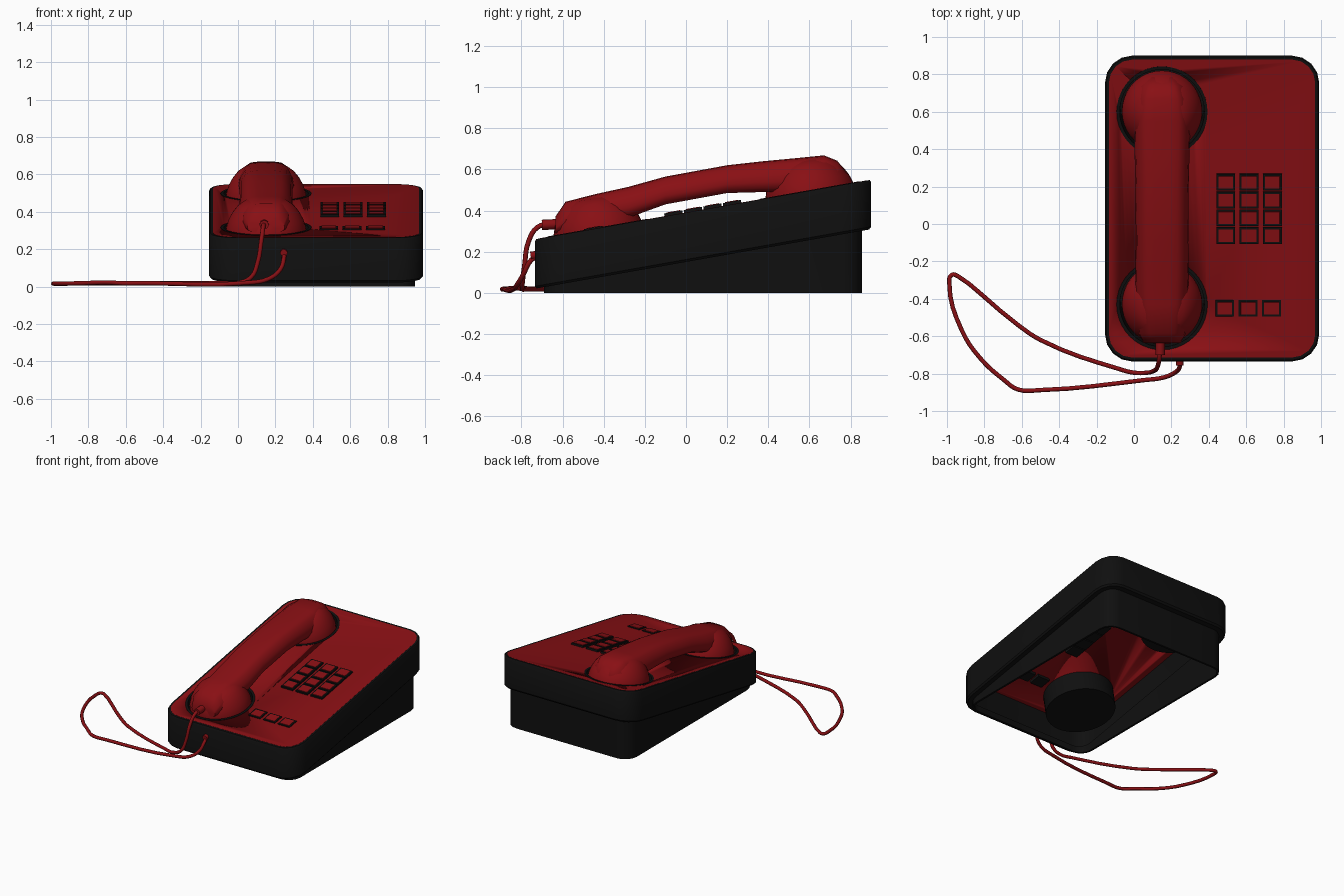
import bpy, bmesh, math
from mathutils import Vector

if "Cube" in bpy.data.objects:
    bpy.data.objects.remove(bpy.data.objects["Cube"])

TILT = math.atan(0.177)


def material(name, color):
    m = bpy.data.materials.new(name)
    m.diffuse_color = (*color, 1)
    m.use_nodes = True
    m.node_tree.nodes["Principled BSDF"].inputs["Base Color"].default_value = m.diffuse_color
    return m


RED = material("red", (0.25, 0.005, 0.007))
BLACK = material("black", (0.005, 0.005, 0.005))


def top_z(y):
    return 0.39 + 0.177 * y


def step_z(y):
    return 0.15 + 0.177 * y


def on_slope(x, y, h):
    """Point h above the sloping top."""
    return Vector((x, y - h * math.sin(TILT), top_z(y) + h * math.cos(TILT)))


def loft(name, rings, mat, caps=True, loop=False, angle=35):
    bm = bmesh.new()
    vs = [[bm.verts.new(p) for p in r] for r in rings]
    n = len(vs[0])
    pairs = list(zip(vs, vs[1:])) + ([(vs[-1], vs[0])] if loop else [])
    for a, b in pairs:
        for i in range(n):
            j = (i + 1) % n
            bm.faces.new((a[i], a[j], b[j], b[i]))
    if caps and not loop:
        bm.faces.new(vs[0][::-1])
        bm.faces.new(vs[-1])
    bmesh.ops.recalc_face_normals(bm, faces=bm.faces)
    me = bpy.data.meshes.new(name)
    bm.to_mesh(me)
    bm.free()
    ob = bpy.data.objects.new(name, me)
    bpy.context.collection.objects.link(ob)
    me.materials.append(mat)
    bpy.ops.object.select_all(action='DESELECT')
    bpy.context.view_layer.objects.active = ob
    ob.select_set(True)
    bpy.ops.object.shade_smooth_by_angle(angle=math.radians(angle))
    return ob


def outline(inset, zf):
    """Rounded rectangle of the body, with height given by zf(y)."""
    x0, x1, y0, y1 = -0.155 + inset, 0.99 - inset, -0.735 + inset, 0.90 - inset
    r = 0.145 - inset
    pts = []
    for k, (cx, cy) in enumerate(((x1 - r, y1 - r), (x0 + r, y1 - r),
                                  (x0 + r, y0 + r), (x1 - r, y0 + r))):
        for i in range(5):
            a = math.pi / 2 * (k + i / 4)
            x, y = cx + r * math.cos(a), cy + r * math.sin(a)
            pts.append(Vector((x, y, max(0, zf(y)))))
    return pts


def disc(yc, r, h, n=40):
    return [on_slope(0.15 + r * math.cos(2 * math.pi * i / n),
                     yc + r * math.sin(2 * math.pi * i / n), h) for i in range(n)]


def rect(x, y, w, d, h):
    return [on_slope(x + sx * w / 2, y + sy * d / 2, h)
            for sx, sy in ((-1, -1), (1, -1), (1, 1), (-1, 1))]


# Hollow body: overhanging upper rim, recessed base, open underneath
loft("body_shell", [
    outline(0.022, top_z), outline(0.007, top_z),
    outline(0, lambda y: top_z(y) - 0.012),
    outline(0, lambda y: step_z(y) + 0.012),
    outline(0.01, step_z), outline(0.045, step_z), outline(0.045, lambda y: 0),
    outline(0.06, lambda y: 0), outline(0.06, lambda y: step_z(y) + 0.015),
    outline(0.022, lambda y: step_z(y) + 0.02)], BLACK, loop=True)

# Red top plate with two round holes for the handset
plate = loft("top_plate", [outline(0.021, lambda y: top_z(y) - 0.02),
                           outline(0.021, lambda y: top_z(y) + 0.001)], RED)
for label, yc in (("front", -0.43), ("back", 0.60)):
    cutter = loft(label + "_hole_cutter", [disc(yc, 0.238, -0.1), disc(yc, 0.238, 0.1)], BLACK)
    cutter.hide_render = True
    cutter.hide_set(True)
    mod = plate.modifiers.new(label + "_hole", 'BOOLEAN')
    mod.operation = 'DIFFERENCE'
    mod.object = cutter
    # Handset cradle cup
    loft(label + "_cup", [disc(yc, r, h) for r, h in (
        (0.243, -0.17), (0.243, 0.003), (0.226, 0.003), (0.222, -0.155))], BLACK)
    # Handset bell
    loft("handset_%s_bell" % label, [disc(yc, r, h) for r, h in (
        (0.20, -0.11), (0.215, -0.03), (0.214, 0.0), (0.20, 0.045), (0.178, 0.085),
        (0.15, 0.12), (0.115, 0.145), (0.06, 0.157))], RED, angle=60)

# Handset grip: y, bottom z, top z, half width at bottom, half width at top
sections = [(-0.635, 0.29, 0.37, 0.10, 0.07), (-0.585, 0.30, 0.443, 0.125, 0.085),
            (-0.43, 0.34, 0.482, 0.14, 0.10), (-0.28, 0.365, 0.515, 0.143, 0.105),
            (-0.10, 0.43, 0.565, 0.14, 0.105), (0.20, 0.485, 0.62, 0.142, 0.105),
            (0.38, 0.49, 0.640, 0.147, 0.11), (0.55, 0.49, 0.656, 0.15, 0.115),
            (0.67, 0.50, 0.668, 0.14, 0.105), (0.735, 0.50, 0.642, 0.125, 0.085),
            (0.785, 0.50, 0.58, 0.09, 0.06)]
grip = []
for y, zb, zt, wb, wt in sections:
    d = zt - zb
    half = [(wb * 0.72, zb), (wb * 0.94, zb + 0.12 * d), (wb, zb + 0.32 * d),
            (wb * 0.95, zb + 0.6 * d), (wt * 1.02, zb + 0.87 * d),
            (wt * 0.78, zb + 0.97 * d), (wt * 0.4, zt)]
    grip.append([Vector((0.15 + x, y, z)) for x, z in half] +
                [Vector((0.15 - x, y, z)) for x, z in half[::-1]])
loft("handset_grip", grip, RED, angle=55)


# Keys: black surround with a red cap
def key(name, x, y, h):
    loft(name + "_surround", [rect(x, y, 0.1, 0.088, -0.04), rect(x, y, 0.1, 0.088, h)], BLACK)
    loft(name + "_cap", [rect(x, y, 0.082, 0.07, h - 0.01),
                         rect(x, y, 0.078, 0.066, h + 0.003)], RED)


for col, x in enumerate((0.49, 0.615, 0.74)):
    for row in range(4):
        key("dial_key_%d_%d" % (row, col), x, 0.225 - 0.095 * row, 0.014)
    key("function_key_%d" % col, x - 0.005, -0.45, 0.007)


def tube(name, pts, radius, mat, kind='BEZIER'):
    cu = bpy.data.curves.new(name, 'CURVE')
    cu.dimensions = '3D'
    cu.bevel_depth = radius
    cu.bevel_resolution = 2
    cu.resolution_u = 4
    cu.use_fill_caps = True
    sp = cu.splines.new('BEZIER')
    sp.bezier_points.add(len(pts) - 1)
    for b, p in zip(sp.bezier_points, pts):
        b.co = p
        b.handle_left_type = b.handle_right_type = 'AUTO'
    ob = bpy.data.objects.new(name, cu)
    bpy.context.collection.objects.link(ob)
    cu.materials.append(mat)
    bpy.ops.object.select_all(action='DESELECT')
    bpy.context.view_layer.objects.active = ob
    ob.select_set(True)
    bpy.ops.object.convert(target='MESH')


# Cord looping over the table, and its two strain reliefs
tube("cord", [(0.14, -0.66, 0.335), (0.135, -0.72, 0.32), (0.125, -0.765, 0.25),
              (0.105, -0.785, 0.13), (0.07, -0.795, 0.05), (0, -0.795, 0.02),
              (-0.08, -0.775, 0.018), (-0.5, -0.62, 0.018), (-0.62, -0.54, 0.018),
              (-0.94, -0.28, 0.016), (-0.975, -0.272, 0.016), (-0.987, -0.32, 0.016),
              (-0.92, -0.57, 0.016), (-0.82, -0.72, 0.018), (-0.70, -0.83, 0.022),
              (-0.62, -0.885, 0.018), (-0.5, -0.888, 0.018), (0.05, -0.835, 0.02),
              (0.16, -0.82, 0.04), (0.225, -0.79, 0.09), (0.245, -0.76, 0.15),
              (0.245, -0.72, 0.185)], 0.012, RED)
tube("handset_strain_relief", [(0.14, -0.60, 0.335), (0.14, -0.70, 0.33)], 0.025, RED)
tube("body_strain_relief", [(0.245, -0.72, 0.185), (0.245, -0.755, 0.18)], 0.02, RED)
